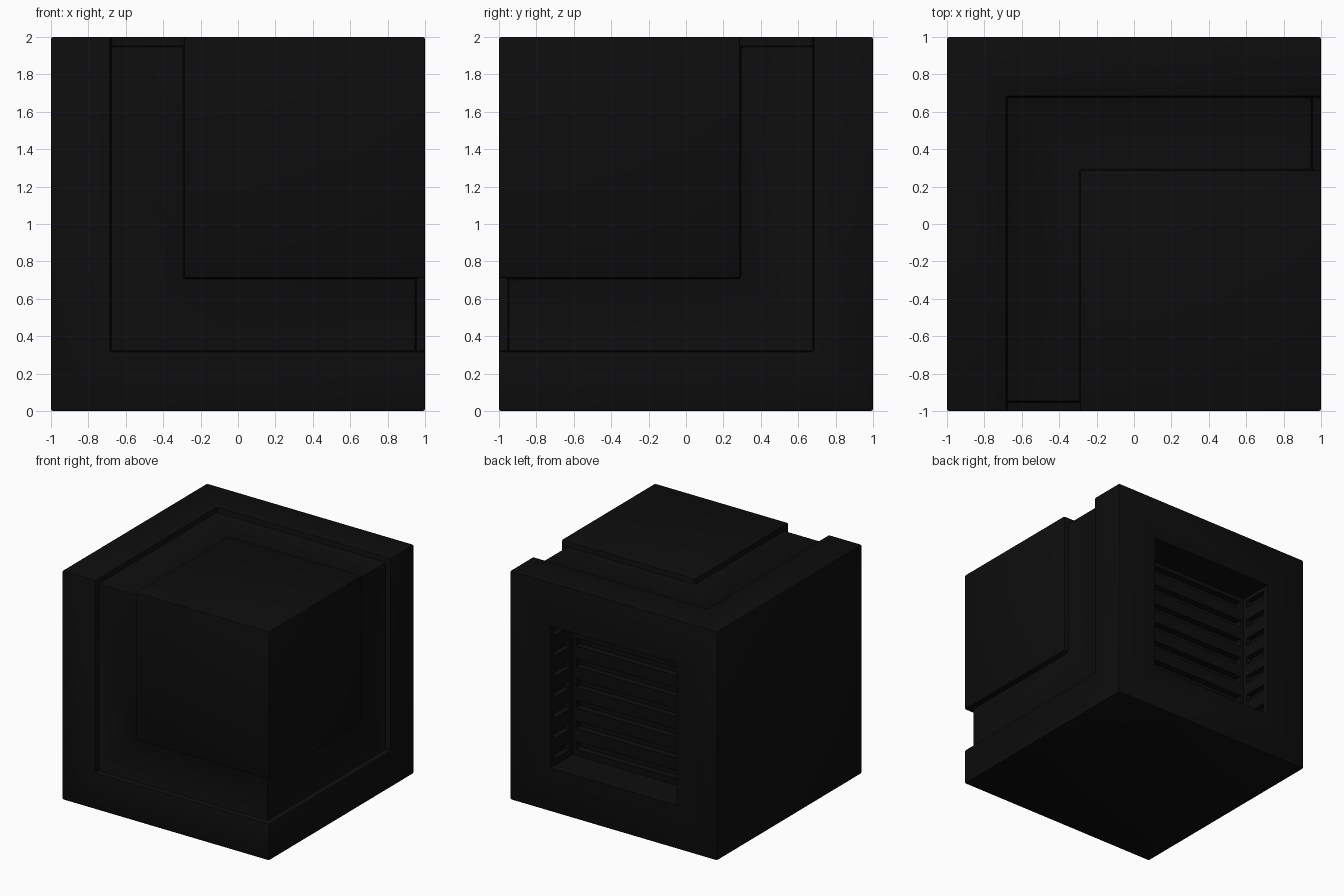
import bpy
from mathutils import Vector

if "Cube" in bpy.data.objects:
    bpy.data.objects.remove(bpy.data.objects["Cube"])


def box(name, lo, hi):
    lo, hi = Vector(lo), Vector(hi)
    bpy.ops.mesh.primitive_cube_add(size=1)
    ob = bpy.context.object
    ob.name = name
    for v in ob.data.vertices:
        v.co = Vector([(lo[i] + hi[i]) / 2 + v.co[i] * (hi[i] - lo[i]) for i in range(3)])
    return ob


def corner_box(name, a, b):
    # cube along the diagonal towards the front-right-top corner
    return box(name, (a, -b, 1 + a), (b, -a, 1 + b))


def apply_mod(ob, mod):
    bpy.context.view_layer.objects.active = ob
    bpy.ops.object.modifier_apply(modifier=mod.name)


def combine(ob, tool, operation):
    mod = ob.modifiers.new("bool", 'BOOLEAN')
    mod.operation = operation
    mod.solver = 'EXACT'
    mod.object = tool
    apply_mod(ob, mod)
    bpy.data.objects.remove(tool, do_unlink=True)


# Outer shell with a notched corner, recessed core and raised corner block
body = corner_box("cube_body", -1, 1)
combine(body, corner_box("notch", -0.68, 1.2), 'DIFFERENCE')
combine(body, corner_box("core", -0.9, 0.95), 'UNION')
combine(body, corner_box("corner_block", -0.29, 1), 'UNION')

# Softened edges
bev = body.modifiers.new("bevel", 'BEVEL')
bev.width = 0.012
bev.segments = 2
bev.limit_method = 'ANGLE'
apply_mod(body, bev)

# Square vent recess in the back
combine(body, box("vent", (-0.61, 0.69, 0.38), (0.61, 1.2, 1.62)), 'DIFFERENCE')

# Slots in the back and side walls of the vent
for i in range(7):
    z = 1.01 + (i - 3) * 0.18
    for lo, hi in (((-0.58, 0.63), (0.58, 0.8)), ((-0.66, 0.73), (0.66, 0.95))):
        slot = box("slot", (*lo, z - 0.035), (*hi, z + 0.035))
        combine(body, slot, 'DIFFERENCE')

# Black finish
mat = bpy.data.materials.new("black")
mat.diffuse_color = (0.004, 0.004, 0.004, 1)
mat.use_nodes = True
mat.node_tree.nodes["Principled BSDF"].inputs["Base Color"].default_value = mat.diffuse_color
body.data.materials.clear()
body.data.materials.append(mat)
for p in body.data.polygons:
    p.material_index = 0
bpy.ops.object.select_all(action='DESELECT')
body.select_set(True)
bpy.context.view_layer.objects.active = body
bpy.ops.object.shade_smooth_by_angle()
